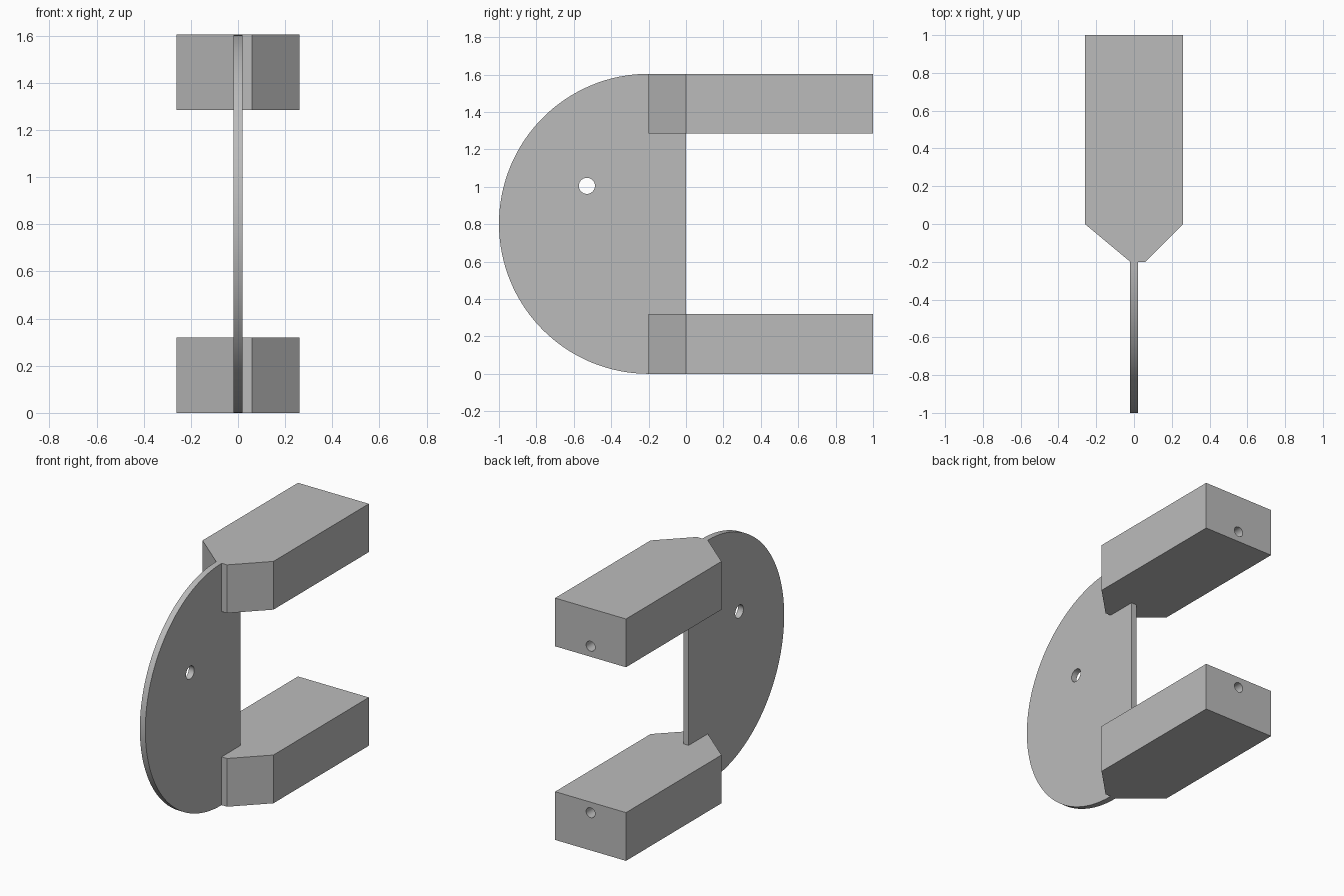
import bpy, bmesh, math
from mathutils import Vector

cube = bpy.data.objects.get("Cube")
if cube:
    bpy.data.objects.remove(cube, do_unlink=True)

HEIGHT = 1.604
ARM_H = 0.32
HALF_T = 0.02          # half thickness of the plate
R = HEIGHT / 2

grey = bpy.data.materials.new("plain grey")
grey.use_nodes = True
grey.diffuse_color = (0.5, 0.5, 0.5, 1)
grey.node_tree.nodes["Principled BSDF"].inputs["Base Color"].default_value = (0.5, 0.5, 0.5, 1)


def prism(name, outline, depth):
    """Solid made by extruding a closed outline along a vector."""
    bm = bmesh.new()
    face = bm.faces.new([bm.verts.new(p) for p in outline])
    out = bmesh.ops.extrude_face_region(bm, geom=[face])
    moved = [g for g in out["geom"] if isinstance(g, bmesh.types.BMVert)]
    bmesh.ops.translate(bm, verts=moved, vec=Vector(depth))
    bmesh.ops.recalc_face_normals(bm, faces=bm.faces)
    mesh = bpy.data.meshes.new(name)
    bm.to_mesh(mesh)
    bm.free()
    mesh.materials.append(grey)
    obj = bpy.data.objects.new(name, mesh)
    bpy.context.collection.objects.link(obj)
    return obj


def drill(obj, centre, radius, length, rotation):
    """Cut a round hole, then discard the drill."""
    bpy.ops.mesh.primitive_cylinder_add(vertices=32, radius=radius, depth=length,
                                        location=centre, rotation=rotation)
    cutter = bpy.context.object
    cutter.hide_render = True
    cutter.data.materials.append(grey)
    mod = obj.modifiers.new("hole", "BOOLEAN")
    mod.operation = "DIFFERENCE"
    mod.solver = "EXACT"
    mod.object = cutter
    bpy.context.view_layer.objects.active = obj
    bpy.ops.object.modifier_apply(modifier=mod.name)
    bpy.data.objects.remove(cutter, do_unlink=True)


def smooth(obj):
    bpy.ops.object.select_all(action="DESELECT")
    obj.select_set(True)
    bpy.context.view_layer.objects.active = obj
    bpy.ops.object.shade_smooth_by_angle(angle=math.radians(30))


# Half-round plate, with a tongue reaching back between the arms
SEGMENTS = 64
outline = []
for i in range(SEGMENTS + 1):
    a = math.pi / 2 + math.pi * i / SEGMENTS
    outline.append((-HALF_T, -0.2 + 0.8 * math.cos(a), R + R * math.sin(a)))
outline += [(-HALF_T, y, z) for y, z in
            ((-0.2, ARM_H), (0, ARM_H), (0, HEIGHT - ARM_H), (-0.2, HEIGHT - ARM_H))]
plate = prism("round_plate", outline, (2 * HALF_T, 0, 0))
drill(plate, (0, -0.53, 1.005), 0.043, 0.2, (0, math.pi / 2, 0))
smooth(plate)

# Two tapered arms, each with a blind hole in its back end
ARM_OUTLINE = ((-0.02, -0.2), (0.06, -0.2), (0.26, 0), (0.26, 1), (-0.26, 1), (-0.26, 0))
for name, base, hole_z in (("lower_arm", 0, 0.25),
                           ("upper_arm", HEIGHT - ARM_H, HEIGHT - 0.25)):
    arm = prism(name, [(x, y, base) for x, y in ARM_OUTLINE], (0, 0, ARM_H))
    drill(arm, (0, 1, hole_z), 0.033, 0.8, (math.pi / 2, 0, 0))
    smooth(arm)
